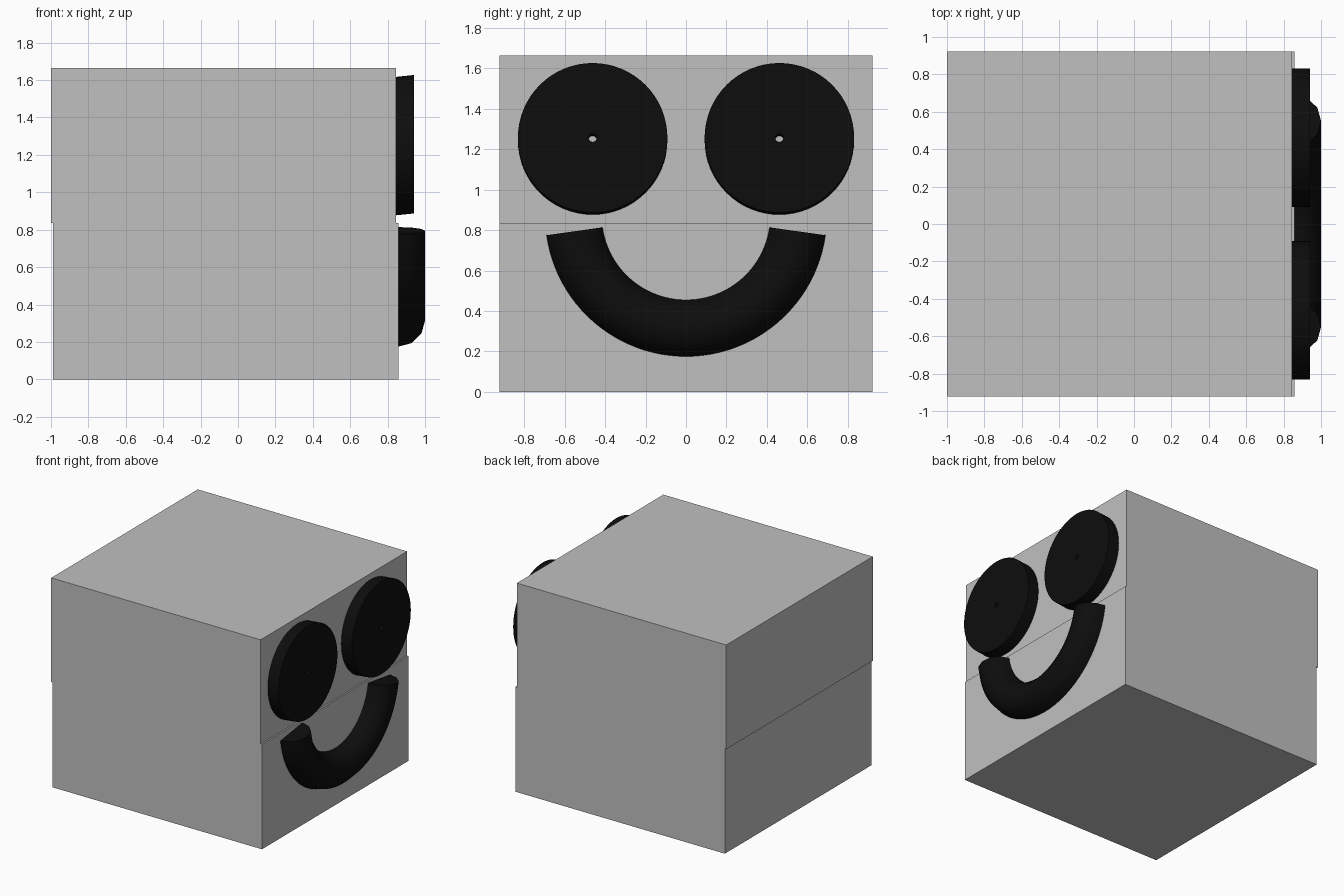
import bpy, bmesh, math
from mathutils import Vector

if "Cube" in bpy.data.objects:
    bpy.data.objects.remove(bpy.data.objects["Cube"])


def material(name, rgb):
    m = bpy.data.materials.new(name)
    m.diffuse_color = (*rgb, 1)
    m.use_nodes = True
    m.node_tree.nodes["Principled BSDF"].inputs["Base Color"].default_value = m.diffuse_color
    return m


GREY = material("light grey", (0.53, 0.53, 0.53))
BLACK = material("black", (0.004, 0.004, 0.004))


def finish(name, bm, mat, smooth=False):
    bmesh.ops.recalc_face_normals(bm, faces=bm.faces)
    me = bpy.data.meshes.new(name)
    bm.to_mesh(me)
    bm.free()
    me.materials.append(mat)
    ob = bpy.data.objects.new(name, me)
    bpy.context.collection.objects.link(ob)
    if smooth:
        bpy.ops.object.select_all(action='DESELECT')
        ob.select_set(True)
        bpy.context.view_layer.objects.active = ob
        bpy.ops.object.shade_smooth_by_angle(angle=math.radians(35))
    return ob


def box(name, x0, x1, z0, z1, half_y):
    bm = bmesh.new()
    bmesh.ops.create_cube(bm, size=1)
    for v in bm.verts:
        v.co = Vector(((x0 + x1) / 2 + v.co.x * (x1 - x0), v.co.y * 2 * half_y,
                       (z0 + z1) / 2 + v.co.z * (z1 - z0)))
    finish(name, bm, GREY)


def sweep(bm, rings, closed):
    """Bridge equal-length vertex rings; close the sweep or cap its ends."""
    vs = [[bm.verts.new(p) for p in r] for r in rings]
    n, k = len(vs), len(vs[0])
    for i in range(n if closed else n - 1):
        a, b = vs[i], vs[(i + 1) % n]
        for j in range(k):
            bm.faces.new((a[j], a[(j + 1) % k], b[(j + 1) % k], b[j]))
    if not closed:
        bm.faces.new(vs[0])
        bm.faces.new(vs[-1])


# Two stacked body halves, slightly offset along x
box("upper_body", -1.0, 0.845, 0.835, 1.665, 0.922)
box("lower_body", -0.988, 0.857, 0.0, 0.835, 0.922)

# Eyes: thick discs with a pinhole, slanting slightly upward as they stand out
SEG = 64
for side, y in (("left", -0.462), ("right", 0.462)):
    section = [(0.845, 0.02, 1.247), (0.845, 0.37, 1.247),
               (0.940, 0.37, 1.257), (0.940, 0.02, 1.257)]
    rings = []
    for i in range(SEG):
        a = 2 * math.pi * i / SEG
        rings.append([(x, y + r * math.cos(a), z + r * math.sin(a))
                      for x, r, z in section])
    bm = bmesh.new()
    sweep(bm, rings, True)
    finish(side + "_eye", bm, BLACK, True)

# Smile: half-round bar swept along an arc
end = math.radians(8)
rings = []
for i in range(49):
    a = math.pi + end + (math.pi - 2 * end) * i / 48
    ring = []
    for j in range(7):
        t = math.pi * j / 6
        r = 0.557 + 0.14 * math.cos(t)
        ring.append((0.857 + 0.143 * math.sin(t),
                     r * math.cos(a), 0.872 + r * math.sin(a)))
    rings.append(ring)
bm = bmesh.new()
sweep(bm, rings, False)
finish("smile", bm, BLACK, True)
